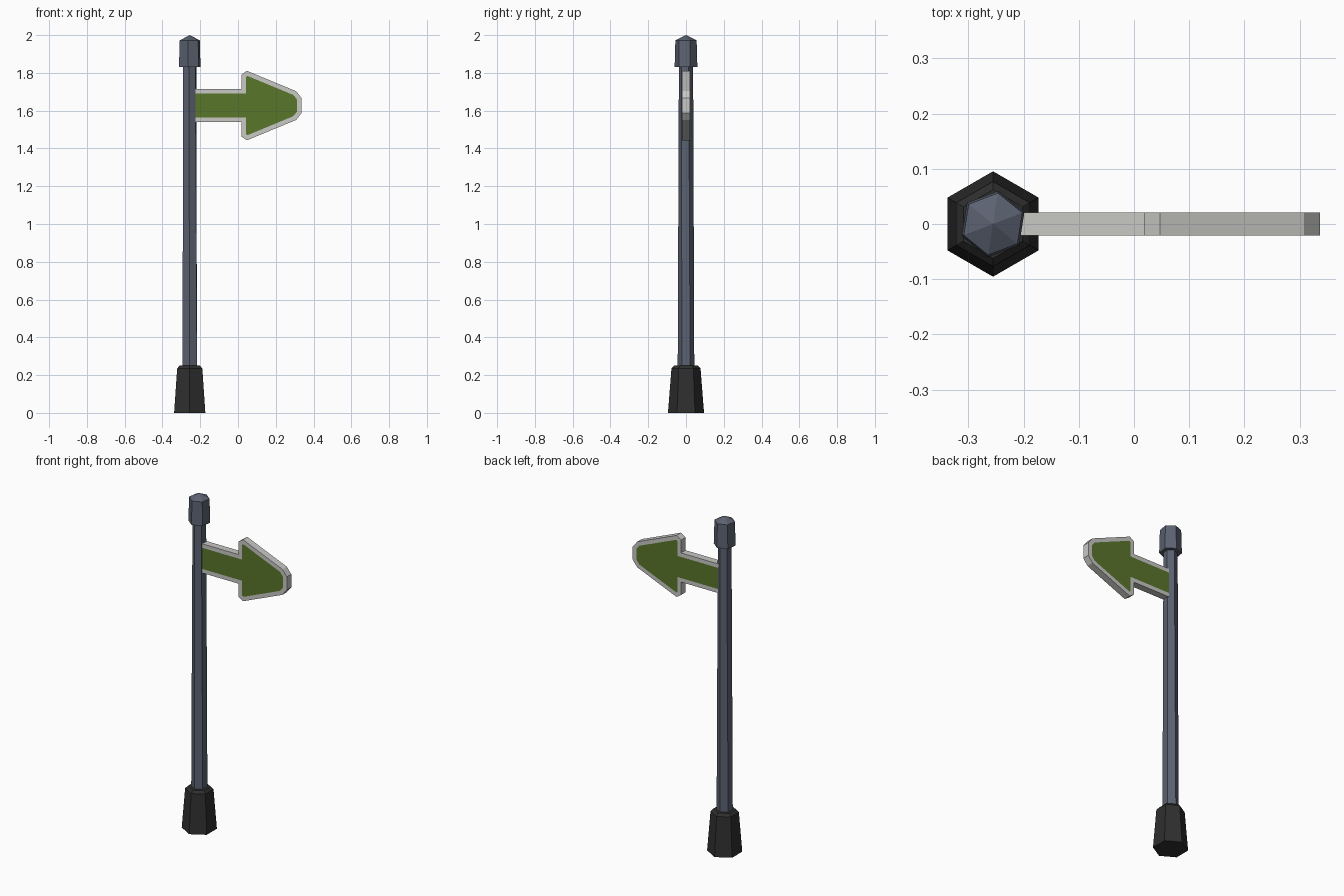
import bpy, bmesh, math

if "Cube" in bpy.data.objects:
    bpy.data.objects.remove(bpy.data.objects["Cube"])


def material(name, rgb):
    m = bpy.data.materials.new(name)
    m.diffuse_color = (*rgb, 1)
    m.use_nodes = True
    m.node_tree.nodes["Principled BSDF"].inputs["Base Color"].default_value = m.diffuse_color
    return m


steel = material("blue grey steel", (0.105, 0.122, 0.165))
black = material("black rubber", (0.028, 0.028, 0.028))
grey = material("light grey rim", (0.58, 0.58, 0.56))
green = material("sign green", (0.1, 0.18, 0.024))

POST_X = -0.2555


def finish(bm, name, mats):
    bmesh.ops.recalc_face_normals(bm, faces=bm.faces)
    me = bpy.data.meshes.new(name)
    bm.to_mesh(me)
    bm.free()
    for m in mats:
        me.materials.append(m)
    ob = bpy.data.objects.new(name, me)
    bpy.context.collection.objects.link(ob)
    return ob


def hex_tower(name, rings, mat, apex=None):
    """Stack hexagon rings given as (z, radius, turn in degrees)."""
    bm = bmesh.new()
    loops = []
    for z, r, turn in rings:
        loops.append([bm.verts.new((POST_X + r * math.cos(math.radians(turn + 60 * i)),
                                    r * math.sin(math.radians(turn + 60 * i)), z))
                      for i in range(6)])
    for a, b in zip(loops, loops[1:]):
        for i in range(6):
            j = (i + 1) % 6
            bm.faces.new((a[i], a[j], b[j], b[i]))
    bm.faces.new(loops[0][::-1])
    if apex is None:
        bm.faces.new(loops[-1])
    else:
        tip = bm.verts.new((POST_X, 0, apex))
        for i in range(6):
            bm.faces.new((loops[-1][i], loops[-1][(i + 1) % 6], tip))
    return finish(bm, name, [mat])


# Post: foot, slightly twisted tapering pole, pointed cap
hex_tower("post_foot", [(0, 0.0955, 30), (0.235, 0.077, 30), (0.25, 0.062, 30)], black)
hex_tower("pole", [(0.23, 0.044, 30), (1.85, 0.038, 22)], steel)
hex_tower("post_cap", [(1.83, 0.061, 21), (1.972, 0.057, 21)], steel, apex=2.0)

# Arrow sign: upper half of the outline mirrored about its centre line
mid, half_t = 1.627, 0.021
upper = [(-0.255, 0.087), (0.018, 0.087), (0.018, 0.164), (0.047, 0.184),
         (0.308, 0.076), (0.337, 0.039)]
outline = upper + [(x, -z) for x, z in reversed(upper)]
bm = bmesh.new()
front = bm.faces.new([bm.verts.new((x, -half_t, mid + z)) for x, z in outline])
ext = bmesh.ops.extrude_face_region(bm, geom=[front], use_keep_orig=True)
bmesh.ops.translate(bm, vec=(0, 2 * half_t, 0),
                    verts=[v for v in ext["geom"] if isinstance(v, bmesh.types.BMVert)])
bmesh.ops.recalc_face_normals(bm, faces=bm.faces)
panels = [f for f in bm.faces if len(f.verts) > 4]
# Green panels inset into both faces
bmesh.ops.inset_individual(bm, faces=panels, thickness=0.024, use_even_offset=True)
for f in bm.faces:
    f.material_index = 1 if len(f.verts) > 4 else 0
finish(bm, "arrow_sign", [grey, green])
